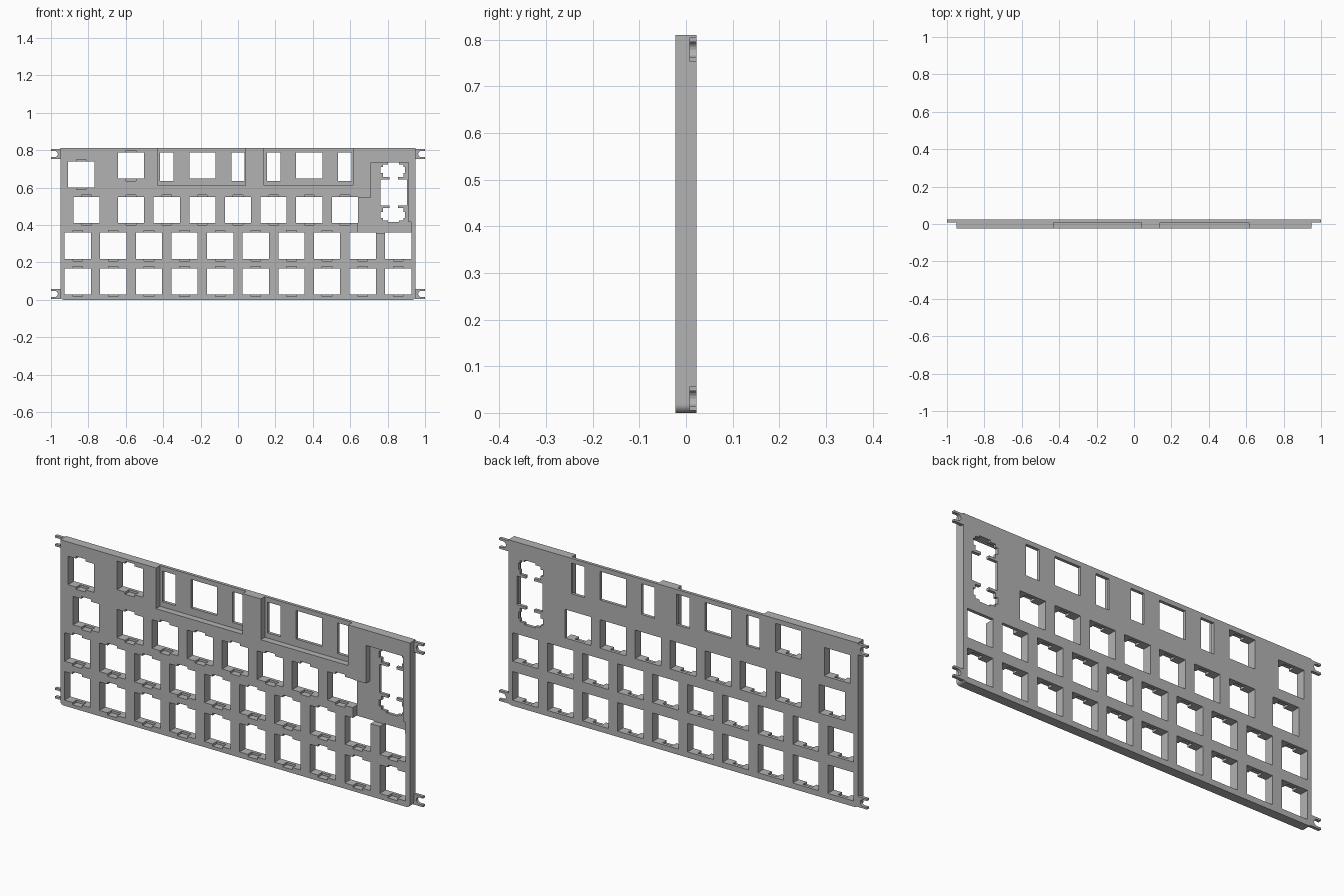
import bpy
import bmesh
import math

if "Cube" in bpy.data.objects:
    bpy.data.objects.remove(bpy.data.objects["Cube"], do_unlink=True)

FRONT, BACK, FLOOR = -0.023, 0.023, 0.008   # floor = front of the thin rear plate
PITCH, HALF, TOP = 0.1905, 0.07, 0.81

grey = bpy.data.materials.new("plate grey")
grey.use_nodes = True
colour = (0.45, 0.45, 0.45, 1)
grey.diffuse_color = colour
grey.node_tree.nodes["Principled BSDF"].inputs["Base Color"].default_value = colour


def prism(bm, outline, y0, y1):
    """Extrude an x-z outline along y."""
    face = bm.faces.new([bm.verts.new((x, y0, z)) for x, z in outline])
    out = bmesh.ops.extrude_face_region(bm, geom=[face])
    moved = [v for v in out["geom"] if isinstance(v, bmesh.types.BMVert)]
    bmesh.ops.translate(bm, verts=moved, vec=(0, y1 - y0, 0))


def box(bm, x0, x1, z0, z1, y0, y1):
    prism(bm, [(x0, z0), (x1, z0), (x1, z1), (x0, z1)], y0, y1)


def make(name, bm):
    bmesh.ops.recalc_face_normals(bm, faces=bm.faces)
    mesh = bpy.data.meshes.new(name)
    bm.to_mesh(mesh)
    bm.free()
    mesh.materials.append(grey)
    ob = bpy.data.objects.new(name, mesh)
    bpy.context.collection.objects.link(ob)
    return ob


def arc(cx, cz, r, start, end, steps=6):
    angles = [math.radians(start + (end - start) * i / steps) for i in range(steps + 1)]
    return [(cx + r * math.cos(a), cz + r * math.sin(a)) for a in angles]


def cut(ob, bm):
    cutter = make("cutter", bm)
    cutter.hide_render = True
    mod = ob.modifiers.new("cut", "BOOLEAN")
    mod.operation, mod.solver, mod.object = "DIFFERENCE", "EXACT", cutter
    mod.use_self = True
    bpy.context.view_layer.update()
    graph = bpy.context.evaluated_depsgraph_get()
    mesh = bpy.data.meshes.new_from_object(ob.evaluated_get(graph))
    ob.modifiers.clear()
    ob.data = mesh
    bpy.data.objects.remove(cutter, do_unlink=True)


# Plate body with rounded lower corners
W, R = 0.95, 0.018
bm = bmesh.new()
prism(bm, arc(-W + R, R, R, 180, 270) + arc(W - R, R, R, 270, 360)
      + [(W, TOP), (-W, TOP)], FRONT, BACK)
plate = make("switch_plate", bm)

# Switch positions
switches = [((i - 4.5) * PITCH, z) for z in (0.098, 0.289) for i in range(10)]
switches += [(i * PITCH, 0.48) for i in range(-3, 4)]
switches += [(-0.81, 0.48), (-0.838, 0.67), (-3 * PITCH, 0.717)]
wide_keys = [-PITCH, 2 * PITCH]
tall_x, tall_z = 0.833, 0.574

# Through holes
holes = bmesh.new()
Y0, Y1 = FRONT - 0.02, BACK + 0.02
for x, z in switches + [(k, 0.717) for k in wide_keys] + [(tall_x, tall_z)]:
    box(holes, x - HALF, x + HALF, z - HALF, z + HALF, Y0, Y1)
for k in wide_keys:
    for s in (-1, 1):
        x = k + s * PITCH
        box(holes, x - 0.036, x + 0.036, 0.636, 0.787, Y0, Y1)
cut(plate, holes)

# Vertical stabiliser openings beside the tall key
slots = bmesh.new()
for s in (-1, 1):
    def slot(x0, x1, a, b):
        z0, z1 = sorted((tall_z + s * a, tall_z + s * b))
        box(slots, x0, x1, z0, z1, Y0, Y1)
    slot(0.774, 0.885, 0.083, 0.15)
    slot(0.802, 0.862, 0.13, 0.159)
    slot(0.762, 0.894, 0.104, 0.136)
    slot(0.81, 0.855, 0.06, 0.1)
cut(plate, slots)

# Front recesses down to the rear plate
pockets = bmesh.new()
box(pockets, -0.43, 0.04, 0.61, TOP + 0.03, Y0, FLOOR)
box(pockets, 0.14, 0.615, 0.61, TOP + 0.03, Y0, FLOOR)
prism(pockets, [(0.64, 0.357), (0.925, 0.357), (0.925, 0.415), (0.912, 0.415),
                (0.912, 0.735), (0.712, 0.735), (0.712, 0.548), (0.64, 0.548)], Y0, FLOOR)
cut(plate, pockets)

# Clip notches above and below every switch
notches = bmesh.new()
for x, z in switches:
    for s in (-1, 1):
        z0, z1 = sorted((z + s * 0.06, z + s * 0.081))
        box(notches, x - 0.026, x + 0.026, z0, z1, Y0, FLOOR)
cut(plate, notches)

# Forked mounting ears at the four corners
for side, s in (("left", 1), ("right", -1)):
    for level, z in (("lower", 0.031), ("upper", TOP - 0.031)):
        r, h = 0.016, 0.026
        outline = [(W - 0.004, z - h), (W + 0.05, z - h), (W + 0.05, z - r)]
        outline += arc(W + 0.029, z, r, 270, 90, 8)
        outline += [(W + 0.05, z + r), (W + 0.05, z + h), (W - 0.004, z + h)]
        bm = bmesh.new()
        prism(bm, [(s * x, zz) for x, zz in outline], FLOOR, BACK)
        make(f"{level}_{side}_ear", bm)
